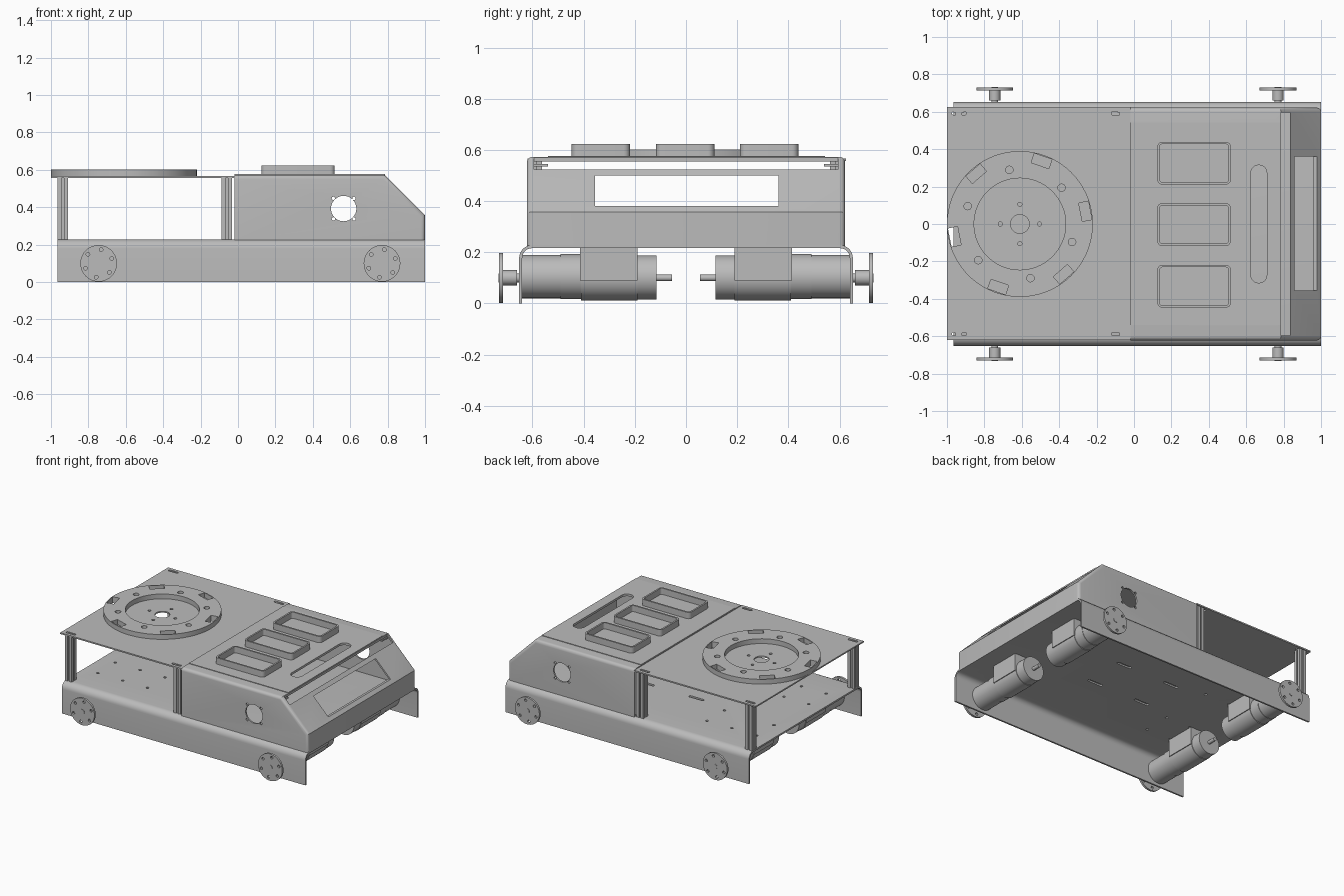
import bpy, bmesh
from math import pi, cos, sin, radians
from mathutils import Vector

if "Cube" in bpy.data.objects:
    bpy.data.objects.remove(bpy.data.objects["Cube"])

grey = bpy.data.materials.new("plain_grey")
grey.use_nodes = True
COLOUR = (0.5, 0.5, 0.5, 1)
grey.diffuse_color = COLOUR
grey.node_tree.nodes["Principled BSDF"].inputs["Base Color"].default_value = COLOUR

parts = []


# ---- helpers ----
def prism(name, pts, axis, lo, hi):
    """Extrude a 2D outline along an axis: z uses (x,y), y uses (x,z), x uses (y,z)."""
    place = {"z": lambda u, v, w: (u, v, w),
             "y": lambda u, v, w: (u, w, v),
             "x": lambda u, v, w: (w, u, v)}[axis]
    bm = bmesh.new()
    a = [bm.verts.new(place(u, v, lo)) for u, v in pts]
    b = [bm.verts.new(place(u, v, hi)) for u, v in pts]
    n = len(pts)
    bm.faces.new(a)
    bm.faces.new(b)
    for i in range(n):
        j = (i + 1) % n
        bm.faces.new((a[i], a[j], b[j], b[i]))
    bmesh.ops.recalc_face_normals(bm, faces=bm.faces)
    mesh = bpy.data.meshes.new(name)
    bm.to_mesh(mesh)
    bm.free()
    mesh.materials.append(grey)
    ob = bpy.data.objects.new(name, mesh)
    bpy.context.collection.objects.link(ob)
    parts.append(ob)
    return ob


def circle(u, v, r, n=32, start=0, sweep=2 * pi):
    count = n if sweep > 6 else n + 1
    return [(u + r * cos(start + sweep * i / n), v + r * sin(start + sweep * i / n))
            for i in range(count)]


def rect(u0, u1, v0, v1, r=0):
    if not r:
        return [(u0, v0), (u1, v0), (u1, v1), (u0, v1)]
    corners = [(u1 - r, v1 - r), (u0 + r, v1 - r), (u0 + r, v0 + r), (u1 - r, v0 + r)]
    return [p for i, c in enumerate(corners) for p in circle(*c, r, 6, i * pi / 2, pi / 2)]


def turned(pts, angle, cx):
    return [(cx + u * cos(angle) - v * sin(angle), u * sin(angle) + v * cos(angle))
            for u, v in pts]


def bake(ob):
    dg = bpy.context.evaluated_depsgraph_get()
    mesh = bpy.data.meshes.new_from_object(ob.evaluated_get(dg))
    ob.modifiers.clear()
    ob.data = mesh


def cut(ob, axis, lo, hi, *outlines):
    """Cut one or more outlines through a part."""
    cutters = []
    for pts in outlines:
        c = prism("cutter", pts, axis, lo, hi)
        c.hide_render = True
        parts.remove(c)
        cutters.append(c)
        m = ob.modifiers.new("cut", "BOOLEAN")
        m.object, m.operation, m.solver = c, "DIFFERENCE", "EXACT"
    bake(ob)
    for c in cutters:
        bpy.data.objects.remove(c)


def bevel(ob, width, test):
    bm = bmesh.new()
    bm.from_mesh(ob.data)
    edges = [e for e in bm.edges if test(*(v.co for v in e.verts))]
    bmesh.ops.bevel(bm, geom=edges, offset=width, segments=5, profile=0.5, affect="EDGES")
    bm.to_mesh(ob.data)
    bm.free()


# ---- chassis: folded channel with rounded shoulders ----
def arch(w, top, r):
    return ([(w, 0)] + circle(w - r, top - r, r, 8, 0, pi / 2)
            + circle(r - w, top - r, r, 8, pi / 2, pi / 2) + [(-w, 0)])


chassis = prism("chassis", arch(0.652, 0.228, 0.05) + arch(0.64, 0.216, 0.038)[::-1],
                "x", -0.965, 1.0)
floor_slots = [rect(x, x + 0.12, y - 0.01, y + 0.01, 0.009)
               for x in (-0.25, 0.15) for y in (-0.15, 0.15)]
floor_holes = [circle(x, y, 0.01, 12) for x in (-0.85, -0.65, -0.45) for y in (-0.4, -0.2, 0.2, 0.4)]
cut(chassis, "z", 0.15, 0.3, *floor_slots, *floor_holes)

# ---- wheels, hubs and motors ----
for x, end in ((-0.745, "rear"), (0.77, "front")):
    for s, side in ((1, "left"), (-1, "right")):
        def rod(name, r, y0, y1, z=0.1):
            return prism(f"{end}_{side}_{name}", circle(x, z, r, 40), "y",
                         *sorted((s * y0, s * y1)))
        wheel = rod("wheel", 0.098, 0.715, 0.73)
        cut(wheel, "y", -1, 1, circle(x, 0.1, 0.009, 16),
            *[circle(x + 0.075 * cos(a), 0.1 + 0.075 * sin(a), 0.01, 12)
              for a in (radians(20 + 60 * i) for i in range(6))])
        rod("hub", 0.03, 0.66, 0.716)
        rod("axle", 0.018, 0.63, 0.733)
        rod("gearbox", 0.085, 0.49, 0.641, 0.105)
        rod("gearbox_collar", 0.088, 0.405, 0.49, 0.105)
        rod("motor", 0.09, 0.19, 0.41, 0.102)
        rod("motor_cap", 0.086, 0.115, 0.19, 0.102)
        rod("motor_shaft", 0.013, 0.055, 0.115)
        prism(f"{end}_{side}_motor_mount", rect(x - 0.095, x + 0.095, 0.09, 0.217),
              "y", *sorted((s * 0.19, s * 0.415)))

# ---- slotted posts ----
for x in (-0.937, -0.06):
    for y in (-0.59, 0.59):
        post = prism("post", rect(x - 0.027, x + 0.027, y - 0.027, y + 0.027), "z", 0.228, 0.56)
        cut(post, "z", 0.2, 0.6,
            *[rect(x + dx - 0.006, x + dx + 0.006, y + dy - 0.006, y + dy + 0.006)
              for dx, dy in ((0.024, 0), (-0.024, 0), (0, 0.024), (0, -0.024))])

# ---- rear deck with turntable ring ----
CX = -0.61
angles = [radians(11 + 60 * i) for i in range(6)]
pockets = [turned(rect(0.33, 0.382, -0.05, 0.05), a, CX) for a in angles]
deck = prism("rear_deck", rect(-1.0, -0.018, -0.62, 0.625), "z", 0.557, 0.567)
cut(deck, "z", 0.5, 0.65, circle(CX, 0, 0.05),
    *[circle(CX + dx, dy, 0.011, 12) for dx, dy in ((0.105, 0), (-0.105, 0), (0, 0.105), (0, -0.105))],
    *[rect(x - 0.038, x + 0.038, y - 0.009, y + 0.009, 0.008)
      for x in (-0.935, -0.083) for y in (-0.588, 0.592)], pockets[0], pockets[3])
ring = prism("turntable_ring", circle(CX, 0, 0.39, 72), "z", 0.567, 0.602)
cut(ring, "z", 0.5, 0.65, circle(CX, 0, 0.245, 64), *pockets,
    *[circle(CX + 0.295 * cos(a + pi / 6), 0.295 * sin(a + pi / 6), 0.02, 16) for a in angles])

# ---- front cover: hollow sheet shell with sloped nose ----
shell = prism("front_cover", [(-0.02, 0.222), (1.0, 0.222), (1.0, 0.358), (0.785, 0.573), (-0.02, 0.573)],
              "y", -0.622, 0.622)


def outer_edge(a, b):
    along_side = abs(a.y - b.y) < 0.01
    return along_side and min(a.z, b.z) < 0.6 and max(a.z, b.z) > 0.3 and min(a.x, b.x) + max(a.x, b.x) > 0.5


bevel(shell, 0.022, outer_edge)
cut(shell, "y", -0.61, 0.61,
    [(-0.1, 0.1), (0.988, 0.1), (0.988, 0.353), (0.78, 0.561), (-0.1, 0.561)])
cut(shell, "y", -0.595, 0.595, rect(0.787, 0.835, 0.5, 0.62))
cut(shell, "x", 0.8, 1.2, rect(-0.355, 0.362, 0.38, 0.5))
cut(shell, "y", -1, 1, circle(0.565, 0.393, 0.068),
    *[circle(0.565 + dx, 0.393 + dz, 0.009, 12) for dx in (-0.055, 0.055) for dz in (-0.055, 0.055)])
slot = rect(0.625, 0.71, -0.315, 0.315, 0.042)
cut(shell, "z", 0.5, 0.65, slot)

# Inner lid rails
for s in (-1, 1):
    prism("lid_rail", rect(0.0, 0.785, *sorted((s * 0.54, s * 0.611))), "z", 0.535, 0.545)

# ---- lid with three raised trays ----
lid = prism("lid", rect(-0.018, 0.785, -0.54, 0.543), "z", 0.572, 0.577)
cut(lid, "z", 0.5, 0.65, slot)
for y in (-0.333, -0.003, 0.325):
    tray = prism("tray_frame", rect(0.125, 0.517, y - 0.114, y + 0.114, 0.025), "z", 0.574, 0.623)
    cut(tray, "z", 0.578, 0.7, rect(0.137, 0.505, y - 0.102, y + 0.102, 0.015))

# ---- shading ----
bpy.ops.object.select_all(action="DESELECT")
for ob in parts:
    ob.select_set(True)
bpy.context.view_layer.objects.active = parts[0]
bpy.ops.object.shade_smooth_by_angle(angle=radians(30))
